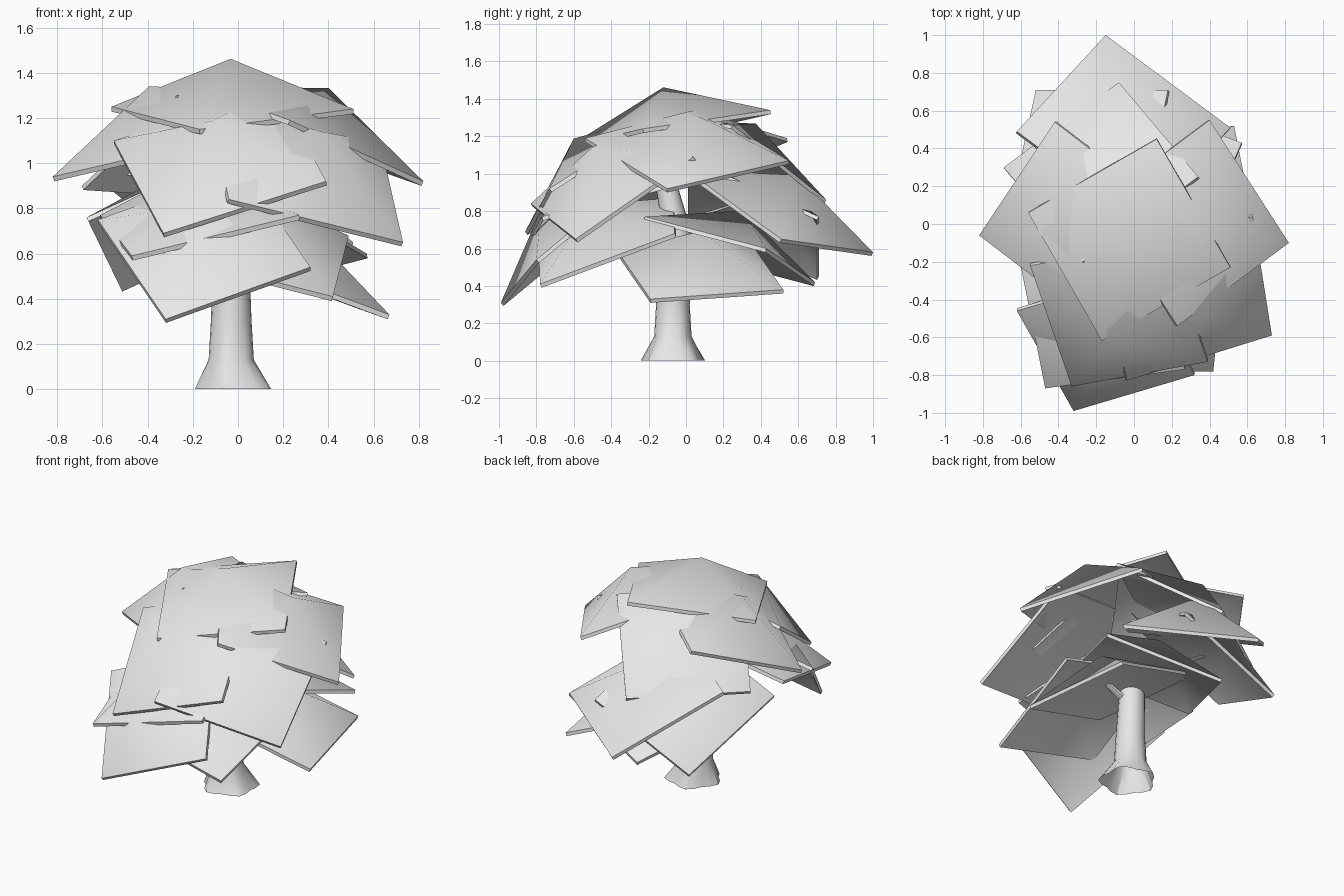
import bpy
import bmesh
import math
from mathutils import Vector

default_cube = bpy.data.objects.get("Cube")
if default_cube:
    bpy.data.objects.remove(default_cube, do_unlink=True)

grey = bpy.data.materials.new("plain grey")
grey.use_nodes = True
grey.diffuse_color = (0.8, 0.8, 0.8, 1)
grey.node_tree.nodes["Principled BSDF"].inputs["Base Color"].default_value = (0.8, 0.8, 0.8, 1)


def add_object(name, bm, angle):
    """Turn a bmesh into a smooth-shaded grey object."""
    mesh = bpy.data.meshes.new(name)
    bm.to_mesh(mesh)
    bm.free()
    obj = bpy.data.objects.new(name, mesh)
    bpy.context.collection.objects.link(obj)
    mesh.materials.append(grey)
    bpy.ops.object.select_all(action="DESELECT")
    obj.select_set(True)
    bpy.context.view_layer.objects.active = obj
    bpy.ops.object.shade_smooth_by_angle(angle=math.radians(angle))


def leaf_card(name, tip, side_a, side_b, rise=0.22, thickness=0.022):
    """Square leaf card, tented at its middle, from a corner and its two neighbours."""
    tip, side_a, side_b = Vector(tip), Vector(side_a), Vector(side_b)
    normal = (side_a - tip).cross(side_b - tip).normalized()
    if normal.z < 0:
        side_a, side_b, normal = side_b, side_a, -normal
    middle = (side_a + side_b) / 2
    outline = (tip, side_a, 2 * middle - tip, side_b)
    bm = bmesh.new()
    # Upper and lower sheets, joined by a rim
    sheets = []
    for drop in (0, thickness):
        corners = [bm.verts.new(p - normal * drop) for p in outline]
        sheets.append((corners, bm.verts.new(middle + normal * (rise - drop))))
    (upper, peak), (lower, hollow) = sheets
    for i in range(4):
        j = (i + 1) % 4
        bm.faces.new((upper[i], upper[j], peak))
        bm.faces.new((lower[j], lower[i], hollow))
        rim = bm.faces.new((lower[i], lower[j], upper[j], upper[i]))
        for edge in rim.edges:
            edge.smooth = False
    add_object(name, bm, 55)


def tube(name, rings, sides, lobe=0.0):
    """Loft rings of (x, y, z, radius), open below; lobes spread the first ring into roots."""
    bm = bmesh.new()
    loops = []
    for level, (x, y, z, radius) in enumerate(rings):
        loop = []
        for i in range(sides):
            turn = math.tau * i / sides
            r = radius * (1 - lobe * math.cos(5 * turn)) if level == 0 else radius
            loop.append(bm.verts.new((x + r * math.cos(turn), y + r * math.sin(turn), z)))
        loops.append(loop)
    for low, high in zip(loops, loops[1:]):
        for i in range(sides):
            j = (i + 1) % sides
            bm.faces.new((low[i], low[j], high[j], high[i]))
    bm.faces.new(loops[-1])
    add_object(name, bm, 35)


# Trunk with flared roots
tube("trunk", [(-0.01, -0.07, 0, 0.165), (-0.03, -0.07, 0.13, 0.1),
               (-0.03, -0.07, 0.3, 0.09), (-0.03, -0.05, 0.7, 0.075),
               (-0.03, -0.1, 0.92, 0.06)], 20, 0.1)

# Branches under the crown
tube("left_branch", [(-0.03, -0.06, 0.53, 0.035), (0.19, -0.1, 0.67, 0.02)], 8)
tube("back_branch", [(-0.03, -0.04, 0.74, 0.035), (-0.32, 0.27, 0.84, 0.02)], 8)

# Crown of leaf cards
cards = {
    "top": ((-0.17, -0.62, 1.15), (0.51, -0.23, 1.24), (-0.56, 0.06, 1.25)),
    "upper_front": ((-0.33, -0.86, 0.69), (0.39, -0.73, 0.92), (-0.55, -0.22, 1.1)),
    "front_left": ((0.73, -0.59, 0.65), (-0.04, -0.83, 0.84), (0.63, 0.04, 1.09)),
    "upper_left": ((0.82, -0.1, 0.92), (0.4, 0.55, 1.07), (0.23, -0.54, 1.19)),
    "upper_right": ((-0.82, -0.06, 0.94), (-0.42, 0.54, 1.19), (-0.22, -0.52, 1.08)),
    "back": ((-0.15, 1, 0.58), (0.51, 0.51, 0.65), (-0.62, 0.49, 0.95)),
    "upper_back": ((-0.08, 0.75, 0.86), (-0.69, 0.3, 0.9), (0.34, 0.25, 1.26)),
    "low_front": ((-0.32, -0.99, 0.31), (0.32, -0.8, 0.54), (-0.62, -0.46, 0.75)),
    "low_front_left": ((0.42, -0.78, 0.41), (0.49, -0.06, 0.68), (-0.33, -0.79, 0.6)),
    "middle_front": ((-0.47, -0.87, 0.59), (0.27, -0.77, 0.77), (-0.61, -0.17, 0.77)),
    "low_left": ((0.67, -0.19, 0.33), (0.53, 0.52, 0.38), (-0.03, -0.37, 0.59)),
    "low_back": ((-0.52, 0.71, 0.45), (0.18, 0.71, 0.77), (-0.67, 0.02, 0.76)),
    "inner_back": ((0.57, 0.43, 0.6), (-0.12, 0.69, 0.42), (0.28, -0.22, 0.77)),
}
for place, points in cards.items():
    leaf_card(place + "_leaf_card", *points)
